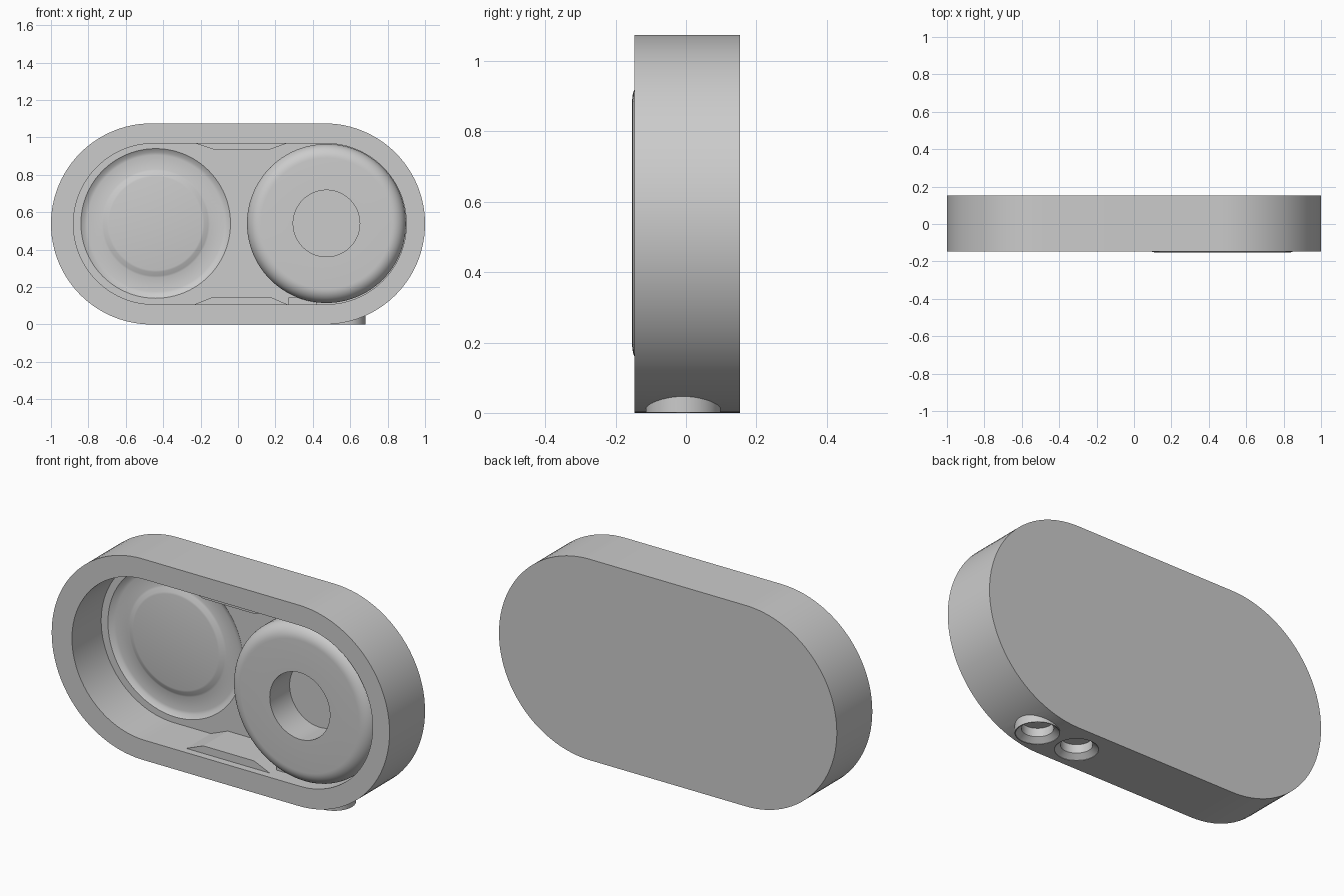
import bpy, bmesh
from math import sin, cos, pi, radians
from mathutils import Vector

if "Cube" in bpy.data.objects:
    bpy.data.objects.remove(bpy.data.objects["Cube"], do_unlink=True)

GREY = (0.6, 0.6, 0.6, 1)
grey = bpy.data.materials.new("plain grey")
grey.use_nodes = True
grey.diffuse_color = GREY
grey.node_tree.nodes["Principled BSDF"].inputs["Base Color"].default_value = GREY

MID = 0.5375          # height of the long axis
FRONT, BACK, FLOOR = -0.147, 0.153, 0.10


def finish(name, bm):
    bmesh.ops.remove_doubles(bm, verts=bm.verts, dist=1e-5)
    bmesh.ops.recalc_face_normals(bm, faces=bm.faces)
    mesh = bpy.data.meshes.new(name)
    bm.to_mesh(mesh)
    bm.free()
    mesh.materials.append(grey)
    ob = bpy.data.objects.new(name, mesh)
    bpy.context.collection.objects.link(ob)
    return ob


def prism(name, outline, y0, y1):
    """Extrude an (x, z) outline along y."""
    bm = bmesh.new()
    face = bm.faces.new([bm.verts.new((x, y0, z)) for x, z in outline])
    out = bmesh.ops.extrude_face_region(bm, geom=[face])
    verts = [v for v in out["geom"] if isinstance(v, bmesh.types.BMVert)]
    bmesh.ops.translate(bm, verts=verts, vec=(0, y1 - y0, 0))
    return finish(name, bm)


def stadium(left, right, r, n=48):
    pts = []
    for cx, start in ((right, -pi / 2), (left, pi / 2)):
        for i in range(n + 1):
            a = start + pi * i / n
            pts.append((cx + r * cos(a), MID + r * sin(a)))
    return pts


def lathe(name, profile, axis, centre, n=96):
    """Turn a (radius, height) profile about the y or z axis."""
    bm = bmesh.new()
    c = Vector(centre)
    rings = []
    for r, h in profile:
        ring = []
        for i in range(n):
            u, v = r * cos(2 * pi * i / n), r * sin(2 * pi * i / n)
            ring.append(bm.verts.new(c + Vector((u, h, v) if axis == "y" else (u, v, h))))
        rings.append(ring)
    for a, b in zip(rings, rings[1:]):
        for i in range(n):
            j = (i + 1) % n
            bm.faces.new((a[i], a[j], b[j], b[i]))
    bm.faces.new(rings[0])
    bm.faces.new(rings[-1])
    return finish(name, bm)


def boolean(target, tool, operation):
    mod = target.modifiers.new(operation.lower(), "BOOLEAN")
    mod.operation = operation
    mod.object = tool
    mod.solver = "EXACT"
    bpy.context.view_layer.objects.active = target
    bpy.ops.object.modifier_apply(modifier=mod.name)
    bpy.data.objects.remove(tool, do_unlink=True)


def smooth(ob, angle=30):
    bpy.ops.object.select_all(action="DESELECT")
    ob.select_set(True)
    bpy.context.view_layer.objects.active = ob
    bpy.ops.object.shade_smooth_by_angle(angle=radians(angle))


# Case: rounded slab with a deep tray
case = prism("case", stadium(-0.4625, 0.4625, MID), FRONT, BACK)
boolean(case, prism("tray_cutter", stadium(-0.45, 0.47, 0.43), FRONT - 0.1, FLOOR), "DIFFERENCE")

# Shallow dished seat with a raised centre in the tray floor
seat = [(0.41, FLOOR - 0.01), (0.40, FLOOR), (0.38, FLOOR + 0.015), (0.365, FLOOR + 0.018),
        (0.29, FLOOR + 0.018), (0.28, FLOOR + 0.015), (0.26, FLOOR + 0.004), (0.25, FLOOR + 0.002)]
boolean(case, lathe("seat_cutter", seat, "y", (-0.44, 0, 0.54)), "DIFFERENCE")

# Port collar fills the gap under the rounded corner, then both ports are countersunk
PORTS = (0.575, 0.34)
boolean(case, lathe("collar", [(0.106, 0.0005), (0.106, 0.06)], "z", (PORTS[0], -0.008, 0), 64), "UNION")
for x in PORTS:
    port = [(0.104, -0.01), (0.102, 0.002), (0.075, 0.025), (0.075, 0.07)]
    boolean(case, lathe("port_cutter", port, "z", (x, -0.008, 0), 64), "DIFFERENCE")
smooth(case)

# Tapered ledges on the long walls of the tray
for name, wall, inner in (("upper_ledge", 0.975, 0.935), ("lower_ledge", 0.10, 0.148)):
    prism(name, [(-0.25, wall), (-0.13, inner), (0.17, inner), (0.28, wall)], FRONT + 0.04, FLOOR + 0.01)

# Small stop block beside the disc
prism("stop_block", [(0.27, 0.10), (0.27, 0.145), (0.42, 0.145), (0.42, 0.10)], -0.06, FLOOR + 0.01)

# Thick disc with a rounded front rim and a blind centre hole
R, TOP, FILLET = 0.425, -0.153, 0.075
rim = [(R - FILLET + FILLET * sin(a), TOP + FILLET - FILLET * cos(a))
       for a in (pi / 2 * i / 10 for i in range(11))]
disc = lathe("disc", [(0.178, 0.015), (0.178, TOP)] + rim + [(R, FLOOR + 0.005)], "y", (0.473, 0, 0.54))
smooth(disc)
